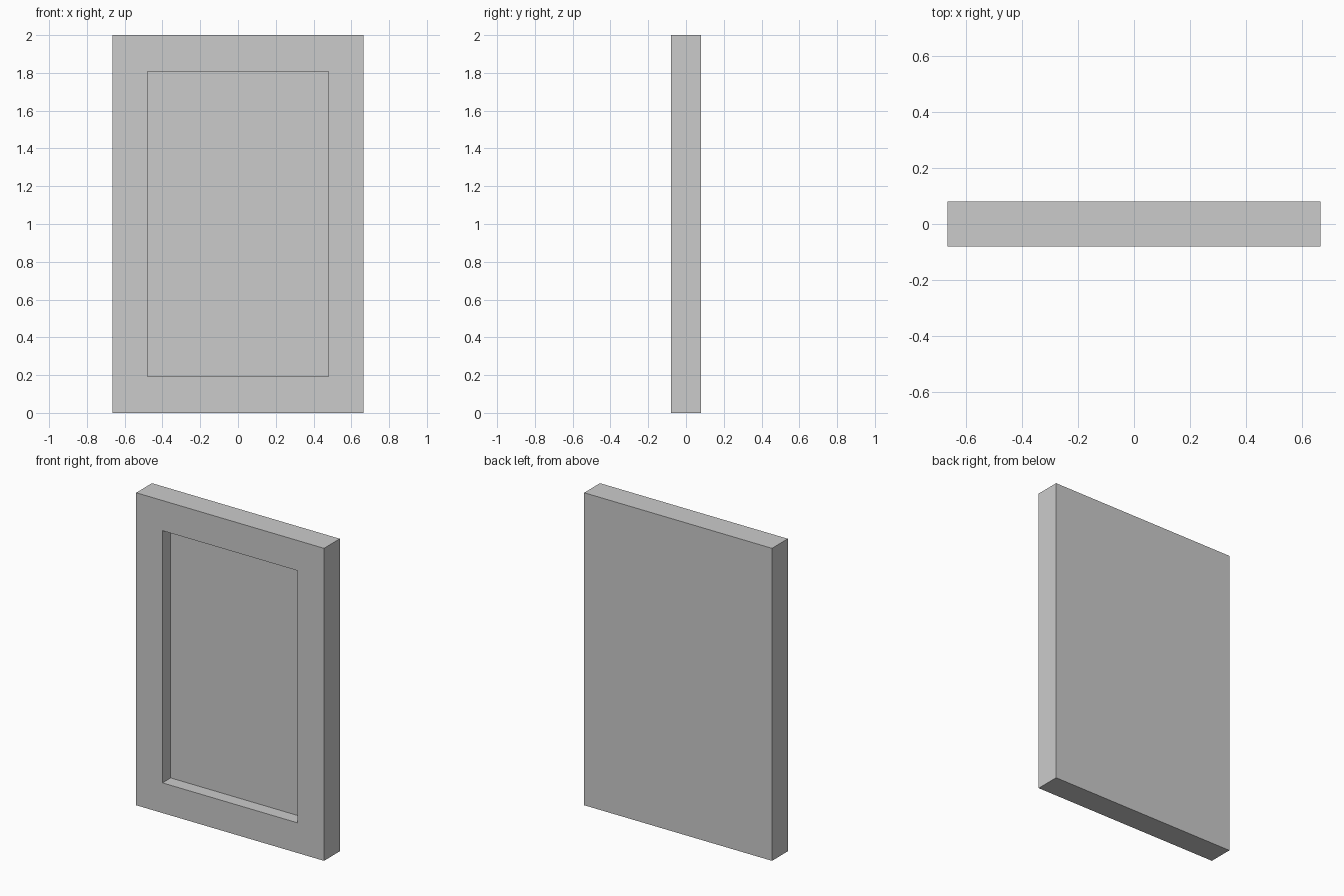
import bpy, bmesh
from mathutils import Matrix, Vector

if "Cube" in bpy.data.objects:
    bpy.data.objects.remove(bpy.data.objects["Cube"])

WIDTH, DEPTH, HEIGHT = 1.33, 0.16, 2.0
OPEN_W, OPEN_H = 0.958, 1.614   # size of the recessed panel
RECESS = 0.083                  # depth of the recess

bm = bmesh.new()

# Solid slab standing on the ground
bmesh.ops.create_cube(bm, size=1, matrix=Matrix.Translation((0, 0, HEIGHT / 2))
                      @ Matrix.Diagonal((WIDTH, DEPTH, HEIGHT, 1)))
bm.normal_update()

# Front border: inset the front face, then fit it to the opening size
front = min(bm.faces, key=lambda f: f.calc_center_median().y)
bmesh.ops.inset_region(bm, faces=[front], thickness=0.19)
for v in front.verts:
    v.co.x = OPEN_W / 2 if v.co.x > 0 else -OPEN_W / 2
    v.co.z = HEIGHT / 2 + (OPEN_H / 2 if v.co.z > HEIGHT / 2 else -OPEN_H / 2)

# Sunken panel: extrude the inner face straight back
ext = bmesh.ops.extrude_discrete_faces(bm, faces=[front])
bmesh.ops.translate(bm, verts=ext["faces"][0].verts, vec=Vector((0, RECESS, 0)))
bmesh.ops.recalc_face_normals(bm, faces=bm.faces)

mesh = bpy.data.meshes.new("framed_panel")
bm.to_mesh(mesh)
bm.free()
bpy.context.collection.objects.link(bpy.data.objects.new("framed_panel", mesh))
